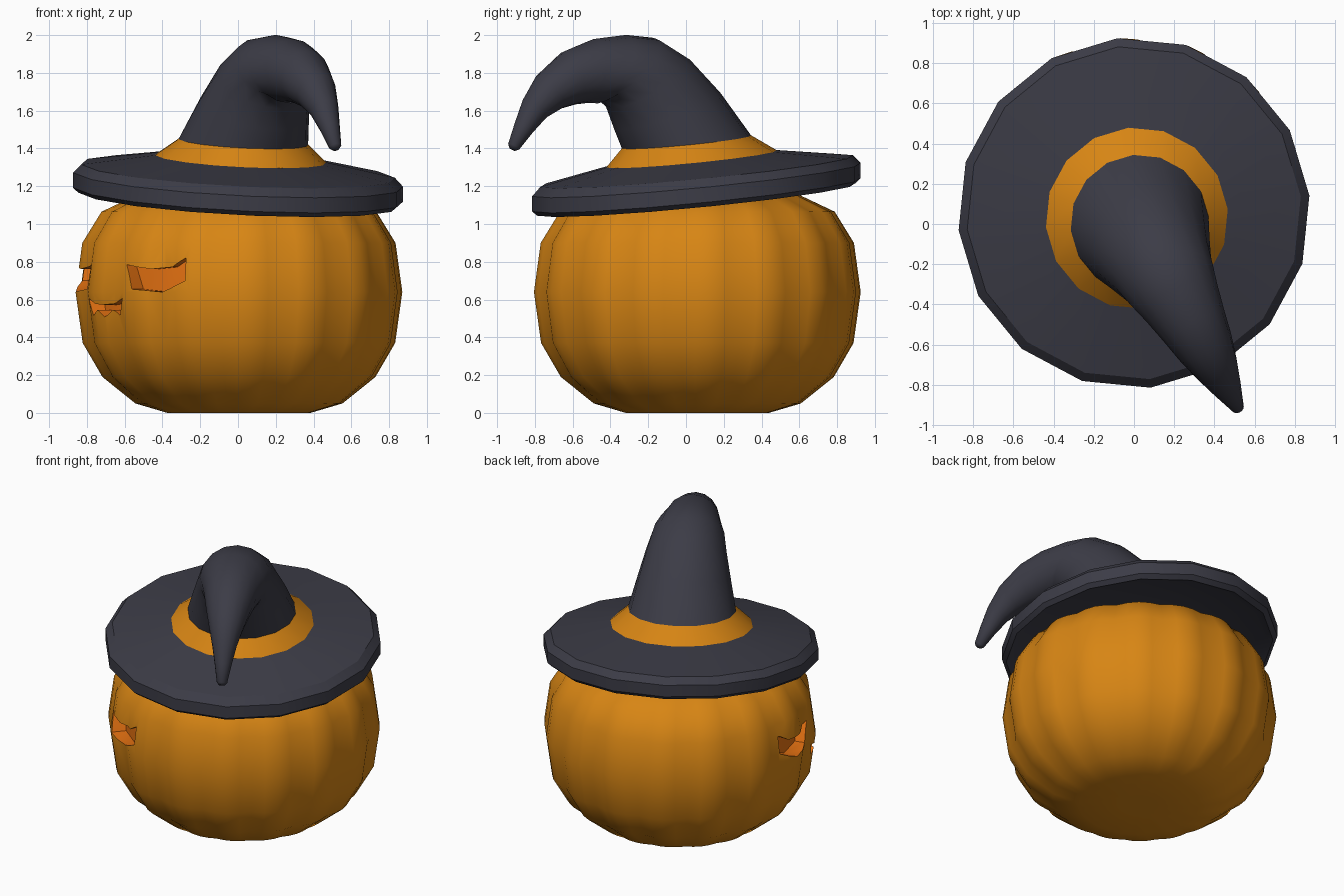
import bpy, bmesh, math
from mathutils import Vector

if "Cube" in bpy.data.objects:
    bpy.data.objects.remove(bpy.data.objects["Cube"])


def material(name, rgb):
    m = bpy.data.materials.new(name)
    m.diffuse_color = (*rgb, 1)
    m.use_nodes = True
    m.node_tree.nodes["Principled BSDF"].inputs["Base Color"].default_value = m.diffuse_color
    return m


ORANGE = material("pumpkin orange", (0.68, 0.235, 0.007))
GLOW = material("carved glow orange", (0.80, 0.17, 0.006))
DARK = material("hat charcoal", (0.045, 0.045, 0.062))


def loft(name, rings, mats, rule=None):
    """Skin a list of vertex rings, cap both ends."""
    bm = bmesh.new()
    loops = [[bm.verts.new(p) for p in ring] for ring in rings]
    n = len(loops[0])
    for k in range(len(loops) - 1):
        for i in range(n):
            j = (i + 1) % n
            f = bm.faces.new((loops[k][i], loops[k][j], loops[k + 1][j], loops[k + 1][i]))
            f.material_index = rule(k) if rule else 0
    bm.faces.new(loops[0][::-1])
    bm.faces.new(loops[-1])
    bmesh.ops.recalc_face_normals(bm, faces=bm.faces)
    me = bpy.data.meshes.new(name)
    bm.to_mesh(me)
    bm.free()
    for m in mats:
        me.materials.append(m)
    ob = bpy.data.objects.new(name, me)
    bpy.context.collection.objects.link(ob)
    return ob


def activate(ob):
    bpy.ops.object.select_all(action='DESELECT')
    ob.select_set(True)
    bpy.context.view_layer.objects.active = ob


def smooth(ob, degrees):
    activate(ob)
    bpy.ops.object.shade_smooth_by_angle(angle=math.radians(degrees))


CENTRE = Vector((0.005, 0.06, 0))


def polar(deg, r, z):
    # angle measured from the front (-y) towards +x
    a = math.radians(deg)
    return CENTRE + Vector((r * math.sin(a), -r * math.cos(a), z))


# Pumpkin body: sixteen lobes
profile = [(0.12, 0, 0), (0.38, 0, 0.3), (0.55, 0.05, 0.7), (0.725, 0.19, 1), (0.83, 0.37, 1),
           (0.868, 0.64, 1), (0.832, 0.90, 1), (0.73, 1.065, 1), (0.55, 1.15, 1),
           (0.30, 1.18, 0.7), (0.06, 1.16, 0)]
SEG = 64
rings = []
for r, z, depth in profile:
    ring = []
    for i in range(SEG):
        ridge = abs(math.sin(math.pi * i / 4))
        ring.append(polar(16 + 360 * i / SEG, r * (1 - 0.035 * depth * (1 - ridge)), z))
    rings.append(ring)
pumpkin = loft("pumpkin", rings, [ORANGE, GLOW])

# Carved face: cutters given as (degrees from face centre, height)
FACE = -57.5
eye = [(12.5, 0.785), (24, 0.762), (32.5, 0.772), (38, 0.82), (38, 0.70), (28.5, 0.64), (16.5, 0.655)]
mouth = [(-11, 0.605), (-5, 0.578), (0, 0.572), (5, 0.578), (11, 0.605),
         (8, 0.515), (4, 0.545), (0, 0.508), (-4, 0.545), (-8, 0.515)]
shapes = {"right_eye_cutter": eye,
          "left_eye_cutter": [(-a, z) for a, z in eye],
          "mouth_cutter": mouth}
for name, shape in shapes.items():
    cutter = loft(name, [[polar(FACE + a, r, z) for a, z in shape] for r in (0.77, 1.0)], [GLOW])
    bm = bmesh.new()
    bm.from_mesh(cutter.data)
    bmesh.ops.triangulate(bm, faces=bm.faces)
    bm.to_mesh(cutter.data)
    bm.free()
    cutter.hide_render = True
    activate(pumpkin)
    mod = pumpkin.modifiers.new(name, 'BOOLEAN')
    mod.operation = 'DIFFERENCE'
    mod.solver = 'EXACT'
    mod.material_mode = 'TRANSFER'
    mod.object = cutter
    bpy.ops.object.modifier_apply(modifier=mod.name)
    bpy.data.objects.remove(cutter)
smooth(pumpkin, 40)

# Hat: rings that lean along one bending plane
LEAN = Vector((0.47, -0.883, 0))
SIDE = Vector((0.883, 0.47, 0))
UP = Vector((0, 0, 1))


def hat_ring(s, z, r, tilt):
    t = math.radians(tilt)
    back = -math.cos(t) * LEAN + math.sin(t) * UP
    c = Vector((0, 0.055, z)) + s * LEAN
    return [c + r * (math.cos(a) * back + math.sin(a) * SIDE)
            for a in (2 * math.pi * i / 16 for i in range(16))]


# Brim with bevelled rim, and the orange band above it
brim_profile = [(0.40, 0.03, 0), (0.80, -0.035, 0), (0.85, -0.06, 0), (0.878, -0.035, 0),
                (0.878, 0.045, 0), (0.835, 0.09, 0), (0.455, 0.155, 0.03), (0.345, 0.245, 0.06)]
brim = loft("hat_brim", [hat_ring(s, 1.19 + h, r, 6.3) for r, h, s in brim_profile],
            [DARK, ORANGE], lambda k: 1 if k == 6 else 0)
smooth(brim, 25)

# Bent cone
cone_path = [(0.06, 1.435, 0.345, 6.3), (0.175, 1.60, 0.298, 20), (0.29, 1.745, 0.255, 32),
             (0.41, 1.82, 0.226, 47), (0.505, 1.82, 0.20, 65), (0.635, 1.81, 0.17, 84),
             (0.755, 1.775, 0.145, 102), (0.88, 1.70, 0.11, 125), (0.97, 1.61, 0.078, 140),
             (1.035, 1.51, 0.054, 148), (1.095, 1.41, 0.033, 150), (1.103, 1.396, 0.018, 150)]
cone = loft("hat_cone", [hat_ring(*p) for p in cone_path], [DARK])
smooth(cone, 50)
